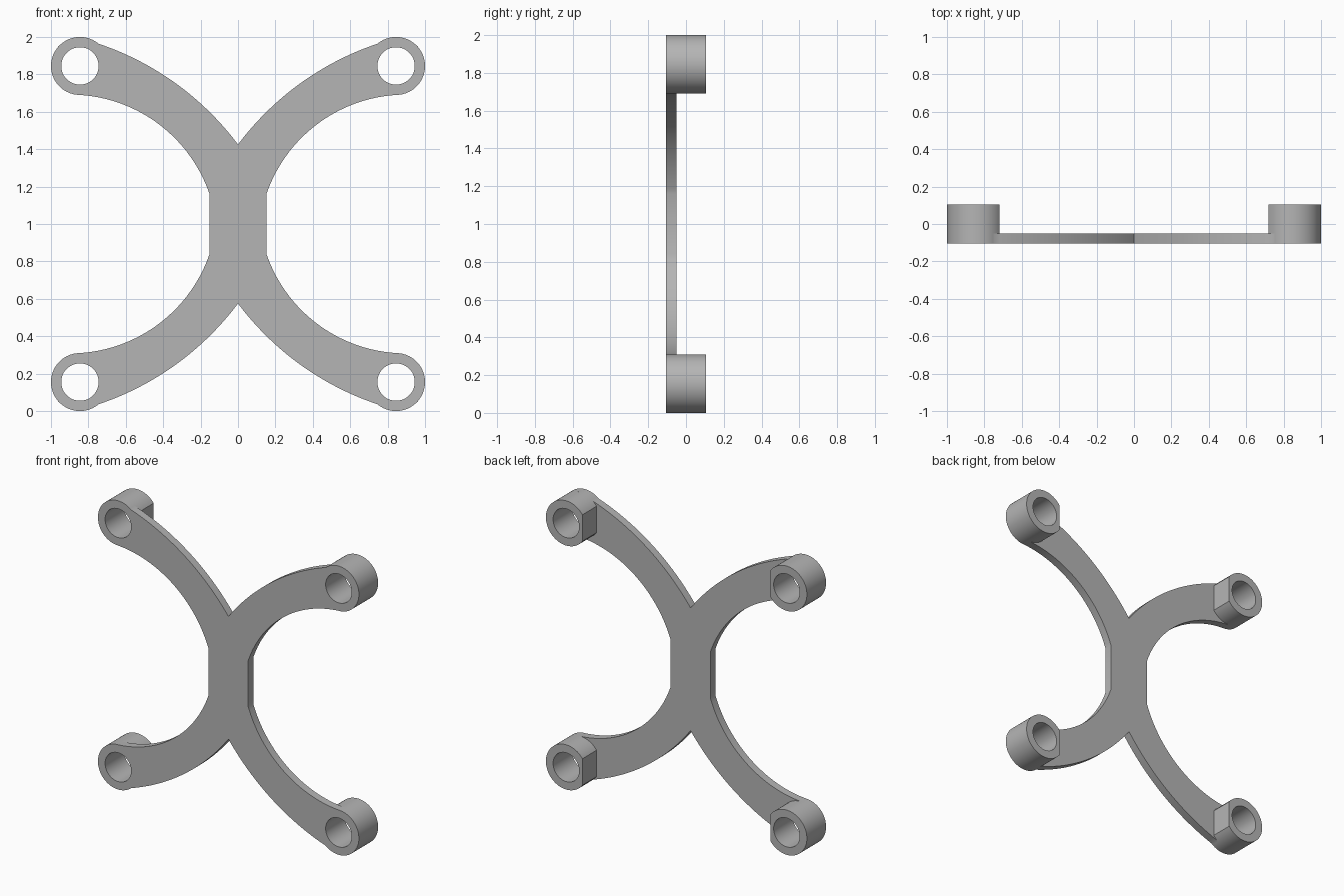
import bpy
import bmesh
from math import sin, cos, pi, radians, acos, atan2, hypot

BOSS = 0.845       # boss axis offset in x and z from the centre
OUTER_R, HOLE_R = 0.155, 0.1
FRONT, STEP, BACK = -0.105, -0.05, 0.105
FLAT_X = 0.72      # inner flat on each boss

old = bpy.data.objects.get("Cube")
if old:
    bpy.data.objects.remove(old, do_unlink=True)

grey = bpy.data.materials.new("plain_grey")
grey.use_nodes = True
grey.diffuse_color = (0.46, 0.46, 0.46, 1)
grey.node_tree.nodes["Principled BSDF"].inputs["Base Color"].default_value = grey.diffuse_color


def circle_arc(cx, cz, r, start, end, n):
    return [(cx + r * cos(start + (end - start) * i / n),
             cz + r * sin(start + (end - start) * i / n)) for i in range(n + 1)]


def bowed(a, b, sag, n=32):
    """Circular arc from a to b, bulging left of the direction of travel."""
    dx, dz = b[0] - a[0], b[1] - a[1]
    chord = hypot(dx, dz)
    r = (chord * chord / 4 + sag * sag) / (2 * sag)
    nx, nz = -dz / chord, dx / chord
    cx = (a[0] + b[0]) / 2 + nx * (sag - r)
    cz = (a[1] + b[1]) / 2 + nz * (sag - r)
    start = atan2(a[1] - cz, a[0] - cx)
    return circle_arc(cx, cz, r, start, start - 2 * atan2(chord / 2, r - sag), n)


def hole(sx, sz):
    return circle_arc(sx * BOSS, sz * BOSS, HOLE_R, 0, 2 * pi, 48)[:-1]


def extrude_profile(name, loops, y0, y1):
    """Fill closed loops (first outside, rest holes) and extrude along y."""
    bm = bmesh.new()
    edges = []
    for loop in loops:
        vs = [bm.verts.new((x, y0, z + 1)) for x, z in loop]
        edges += [bm.edges.new((v, vs[i - 1])) for i, v in enumerate(vs)]
    bmesh.ops.triangle_fill(bm, use_beauty=True, use_dissolve=False,
                            edges=edges, normal=(0, -1, 0))
    ext = bmesh.ops.extrude_face_region(bm, geom=bm.faces[:], use_keep_orig=True)
    moved = [g for g in ext["geom"] if isinstance(g, bmesh.types.BMVert)]
    bmesh.ops.translate(bm, verts=moved, vec=(0, y1 - y0, 0))
    bmesh.ops.recalc_face_normals(bm, faces=bm.faces[:])
    mesh = bpy.data.meshes.new(name)
    bm.to_mesh(mesh)
    bm.free()
    mesh.materials.append(grey)
    obj = bpy.data.objects.new(name, mesh)
    bpy.context.collection.objects.link(obj)
    bpy.ops.object.select_all(action='DESELECT')
    obj.select_set(True)
    bpy.context.view_layer.objects.active = obj
    bpy.ops.object.shade_smooth_by_angle(angle=radians(20))
    return obj


# Thin four-armed plate: one quarter outline, mirrored twice
tip = circle_arc(BOSS, BOSS, OUTER_R, radians(130), -pi / 2, 48)
top_edge = bowed((0, 0.425), tip[0], 0.07)
under_edge = bowed((0.152, 0.16), tip[-1], 0.132)[::-1]
quarter = top_edge[:-1] + tip + under_edge[1:]
right_half = quarter + [(x, -z) for x, z in reversed(quarter)]
left_half = [(-x, z) for x, z in reversed(right_half)][1:-1]
corners = [(sx, sz) for sx in (1, -1) for sz in (1, -1)]
extrude_profile("spider_plate", [right_half + left_half] + [hole(*c) for c in corners],
                FRONT, STEP)

# Bored bosses behind the arm tips, each with a flat on its inner side
cut = acos((FLAT_X - BOSS) / OUTER_R)
for sx, sz in corners:
    ring = [(sx * x, sz * z) for x, z in circle_arc(BOSS, BOSS, OUTER_R, -cut, cut, 56)]
    name = ("upper" if sz > 0 else "lower") + ("_left" if sx > 0 else "_right") + "_boss"
    extrude_profile(name, [ring, hole(sx, sz)], STEP, BACK)
